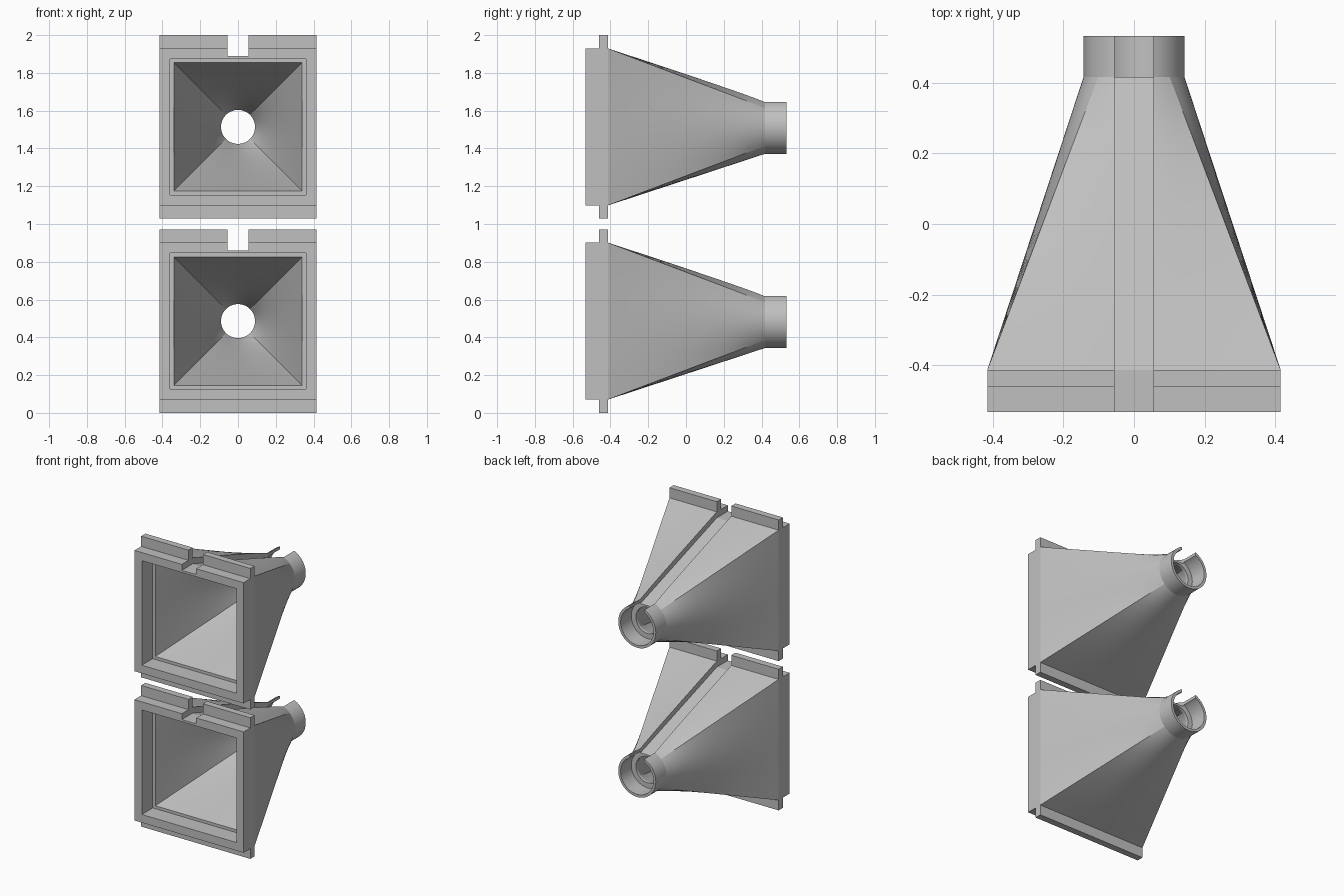
import bpy, bmesh
from math import cos, sin, pi, radians

cube = bpy.data.objects.get("Cube")
if cube:
    bpy.data.objects.remove(cube, do_unlink=True)

grey = bpy.data.materials.new("plain grey")
grey.use_nodes = True
colour = (0.53, 0.53, 0.53, 1)
grey.diffuse_color = colour
grey.node_tree.nodes["Principled BSDF"].inputs["Base Color"].default_value = colour

SIDES = 64
HALF = 0.416     # half width of the square mouth
FRONT, BACK = -0.533, 0.533
MOUTH, NECK = -0.414, 0.417   # where the taper starts and ends
SLOT = 0.055     # half width of the slot
TALL = 0.486     # half height including flanges


def square(r, y):
    pts = []
    for i in range(SIDES):
        c, s = cos(2 * pi * i / SIDES), sin(2 * pi * i / SIDES)
        k = r / max(abs(c), abs(s))
        pts.append((c * k, y, s * k))
    return pts


def circle(r, y):
    return [(r * cos(2 * pi * i / SIDES), y, r * sin(2 * pi * i / SIDES)) for i in range(SIDES)]


def taper(a, b, steps=10):
    """Rings blended from a to b, both ends included."""
    return [[tuple(p + (q - p) * t / steps for p, q in zip(u, v)) for u, v in zip(a, b)]
            for t in range(steps + 1)]


def make(name, bm, z):
    bmesh.ops.recalc_face_normals(bm, faces=bm.faces)
    mesh = bpy.data.meshes.new(name)
    bm.to_mesh(mesh)
    bm.free()
    mesh.materials.append(grey)
    ob = bpy.data.objects.new(name, mesh)
    ob.location.z = z
    bpy.context.collection.objects.link(ob)
    return ob


def box(name, x0, x1, y0, y1, z0, z1, z):
    bm = bmesh.new()
    bmesh.ops.create_cube(bm, size=1)
    for v in bm.verts:
        v.co = ((x0 + x1) / 2 + v.co.x * (x1 - x0),
                (y0 + y1) / 2 + v.co.y * (y1 - y0),
                (z0 + z1) / 2 + v.co.z * (z1 - z0))
    return make(name, bm, z)


def funnel(name, z):
    # Outer skin from mouth to pipe end, then the inner skin back again
    rings = [square(HALF, FRONT)]
    rings += taper(square(HALF, MOUTH), circle(0.143, NECK))
    rings += [circle(0.143, BACK), circle(0.125, BACK), circle(0.125, NECK), circle(0.09, NECK)]
    rings += taper(circle(0.09, 0.4), square(0.34, MOUTH))
    rings += [square(0.36, MOUTH), square(0.36, FRONT)]
    bm = bmesh.new()
    loops = [[bm.verts.new(p) for p in ring] for ring in rings]
    for a, b in zip(loops, loops[1:] + loops[:1]):
        for i in range(SIDES):
            j = (i + 1) % SIDES
            bm.faces.new((a[i], a[j], b[j], b[i]))
    return make(name, bm, z)


def slot_cutter(z):
    # Groove floor: level over the frame, sloping down the taper, level over the pipe
    profile = [(-0.7, 0.375), (MOUTH, 0.375), (NECK, 0.102), (0.7, 0.102), (0.7, 0.7), (-0.7, 0.7)]
    bm = bmesh.new()
    face = bm.faces.new([bm.verts.new((-SLOT, y, h)) for y, h in profile])
    out = bmesh.ops.extrude_face_region(bm, geom=[face])
    for v in out["geom"]:
        if isinstance(v, bmesh.types.BMVert):
            v.co.x = SLOT
    ob = make("slot_cutter", bm, z)
    ob.hide_render = True
    return ob


for label, z in (("lower", TALL), ("upper", 2 - TALL)):
    body = funnel(label + "_funnel", z)
    cutter = slot_cutter(z)
    cut = body.modifiers.new("slot", "BOOLEAN")
    cut.operation, cut.solver, cut.object = "DIFFERENCE", "EXACT", cutter
    bpy.ops.object.select_all(action="DESELECT")
    body.select_set(True)
    bpy.context.view_layer.objects.active = body
    bpy.ops.object.modifier_apply(modifier="slot")
    bpy.data.objects.remove(cutter, do_unlink=True)
    bpy.ops.object.shade_smooth_by_angle(angle=radians(14))

    # Mounting flanges above and below the frame
    box(label + "_bottom_flange", -HALF, HALF, -0.46, MOUTH, -TALL, -HALF, z)
    box(label + "_top_flange_left", SLOT, HALF, -0.46, MOUTH, HALF, TALL, z)
    box(label + "_top_flange_right", -HALF, -SLOT, -0.46, MOUTH, HALF, TALL, z)
